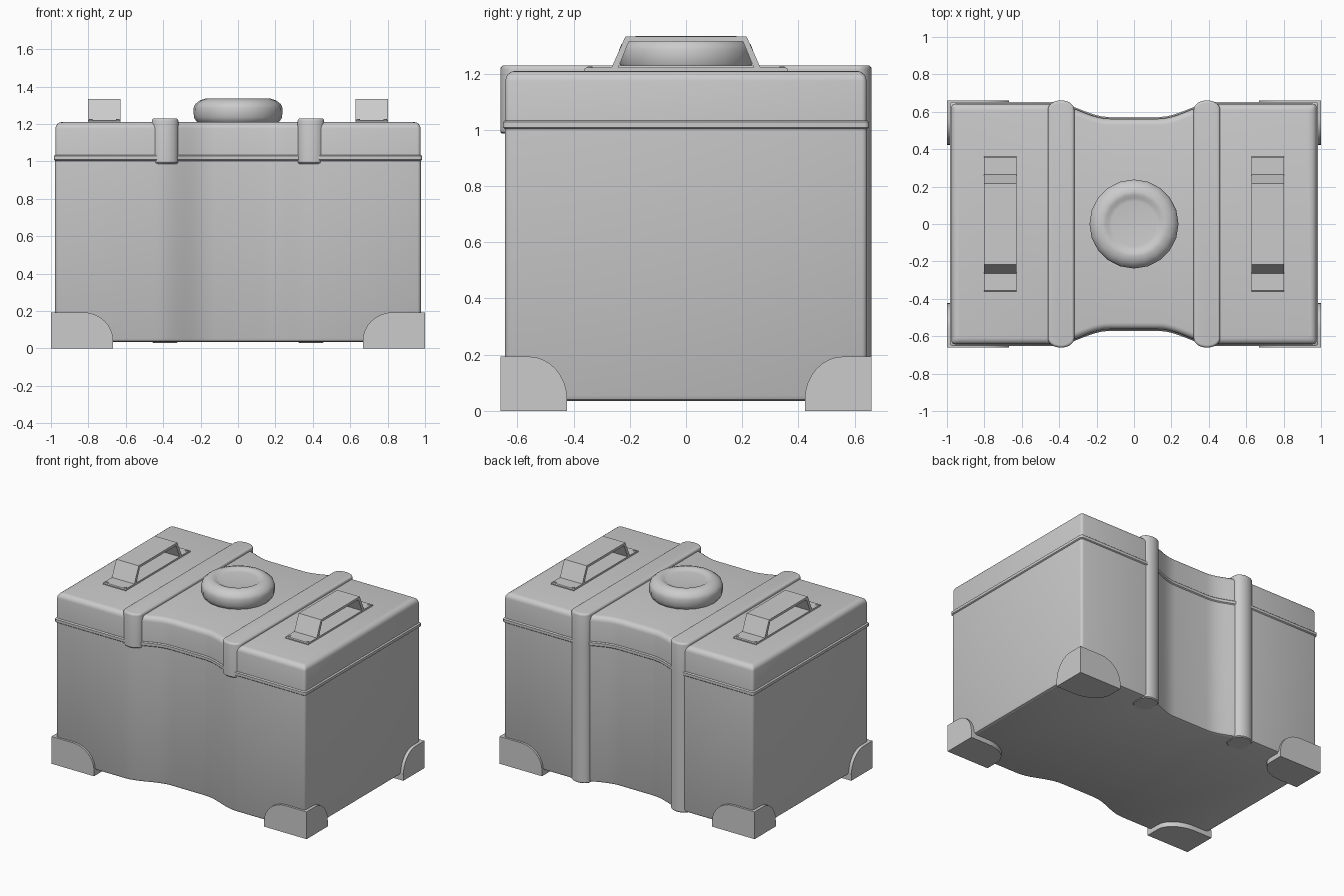
import bpy, bmesh
from math import sin, cos, pi, radians

if "Cube" in bpy.data.objects:
    bpy.data.objects.remove(bpy.data.objects["Cube"])


def finish(name, bm):
    bmesh.ops.recalc_face_normals(bm, faces=bm.faces)
    me = bpy.data.meshes.new(name)
    bm.to_mesh(me)
    bm.free()
    me.shade_smooth()
    me.set_sharp_from_angle(angle=radians(35))
    ob = bpy.data.objects.new(name, me)
    bpy.context.collection.objects.link(ob)
    return ob


def loft(bm, rings):
    """Skin equal-length closed rings and cap both ends."""
    vs = [[bm.verts.new(p) for p in r] for r in rings]
    n = len(vs[0])
    for a, b in zip(vs, vs[1:]):
        for i in range(n):
            j = (i + 1) % n
            bm.faces.new((a[i], a[j], b[j], b[i]))
    bm.faces.new(vs[0][::-1])
    bm.faces.new(vs[-1])


# Plan outline: rounded box pinched at the waist, front and back
def outline(inset, z):
    hx, hy, r = 0.978 - inset, 0.645 - inset, 0.018
    half = [(hx - r + r * cos(a), hy - r + r * sin(a))
            for a in (0, pi / 6, pi / 3, pi / 2)]
    ts = [1 - i / 10 for i in range(11)]
    waist = [(0.13 + 0.31 * t, hy - 0.04 * (1 + cos(pi * t))) for t in ts]
    half += waist + [(-x, y) for x, y in reversed(waist)]
    half += [(-x, y) for x, y in half[3::-1]]
    pts = half + [(-x, -y) for x, y in half]
    return [(x, y, z) for x, y in pts]


def case_part(name, steps):
    bm = bmesh.new()
    loft(bm, [outline(i, z) for i, z in steps])
    finish(name, bm)


def rounded_top(z, r):
    return [(r * (1 - cos(a)), z - r + r * sin(a))
            for a in (0, pi / 8, pi / 4, 3 * pi / 8, pi / 2)]


case_part("body", [(0.02, 0.034), (0.006, 0.04), (0, 0.054), (0, 1.02)])
case_part("rim", [(0, 1.003), (-0.007, 1.009), (-0.007, 1.028), (0, 1.034)])
case_part("lid", [(0.002, 1.02)] + [(i + 0.002, z) for i, z in rounded_top(1.21, 0.035)])


# Straps: rounded ends, short at the front, full height at the back
def strap_ring(cx, y0, y1, inset, z):
    ring = []
    for k in range(13):
        a = pi * k / 12
        ring.append((cx + (0.071 - inset) * cos(a), y1 - 0.05 + (0.05 - inset) * sin(a), z))
    for k in range(13):
        a = pi + pi * k / 12
        ring.append((cx + (0.071 - inset) * cos(a), y0 + 0.05 + (0.05 - inset) * sin(a), z))
    return ring


for side, cx in (("left", -0.39), ("right", 0.39)):
    bm = bmesh.new()
    steps = [(0.006, 0.987), (0, 0.993)] + rounded_top(1.23, 0.014)
    loft(bm, [strap_ring(cx, -0.661, 0.661, i, z) for i, z in steps])
    loft(bm, [strap_ring(cx, 0.5, 0.661, i, z)
              for i, z in ((0.006, 0.03), (0, 0.036), (0, 1.1))])
    finish("strap_" + side, bm)


# Corner guards: three plates with rounded inner corners
def guard_profile(u0, u1, v0, v1):
    arc = [(u0 + (u1 - u0) * sin(a), v0 + (v1 - v0) * cos(a))
           for a in (pi / 2 * k / 8 for k in range(9))]
    return [(0, 0), (0, v1)] + arc + [(u1, 0)]


for sx in (-1, 1):
    for sy in (-1, 1):
        bm = bmesh.new()
        loft(bm, [[(sx * (1 - u), sy * y, v) for u, v in guard_profile(0.17, 0.333, 0.04, 0.193)]
                  for y in (0.635, 0.66)])
        loft(bm, [[(sx * x, sy * (0.66 - u), v) for u, v in guard_profile(0.1, 0.237, 0.04, 0.193)]
                  for x in (0.968, 1.0)])
        loft(bm, [[(sx * (1 - u), sy * (0.66 - v), z) for u, v in guard_profile(0.14, 0.333, 0.1, 0.237)]
                  for z in (0, 0.045)])
        finish("corner_guard", bm)

# Handles: base plate, folded trapezoid grip and screws
for cx in (-0.715, 0.715):
    bm = bmesh.new()
    x0, x1 = cx - 0.088, cx + 0.088
    plate = [(-0.362, 1.2), (-0.362, 1.217), (-0.356, 1.222), (0.356, 1.222), (0.362, 1.217), (0.362, 1.2)]
    loft(bm, [[(x, y, z) for y, z in plate] for x in (x0, x1)])
    grip = [(-0.266, 1.22), (-0.216, 1.332), (0.216, 1.332), (0.266, 1.22),
            (0.242, 1.22), (0.203, 1.315), (-0.203, 1.315), (-0.242, 1.22)]
    loft(bm, [[(x, y, z) for y, z in grip] for x in (x0, x1)])
    for dx in (-0.072, 0.072):
        for y in (-0.342, 0.342):
            loft(bm, [[(cx + dx + 0.009 * cos(k * pi / 4), y + 0.009 * sin(k * pi / 4), z)
                       for k in range(8)] for z in (1.215, 1.226)])
    finish("handle", bm)

# Round cap in the middle of the lid, with a dished top
cap = [(0.205, 1.2), (0.222, 1.213), (0.236, 1.235), (0.238, 1.285), (0.23, 1.305),
       (0.205, 1.325), (0.175, 1.335), (0.155, 1.333), (0.14, 1.324), (0.12, 1.321)]
bm = bmesh.new()
loft(bm, [[(r * cos(k * pi / 10), r * sin(k * pi / 10), z) for k in range(20)] for r, z in cap])
finish("cap", bm)
